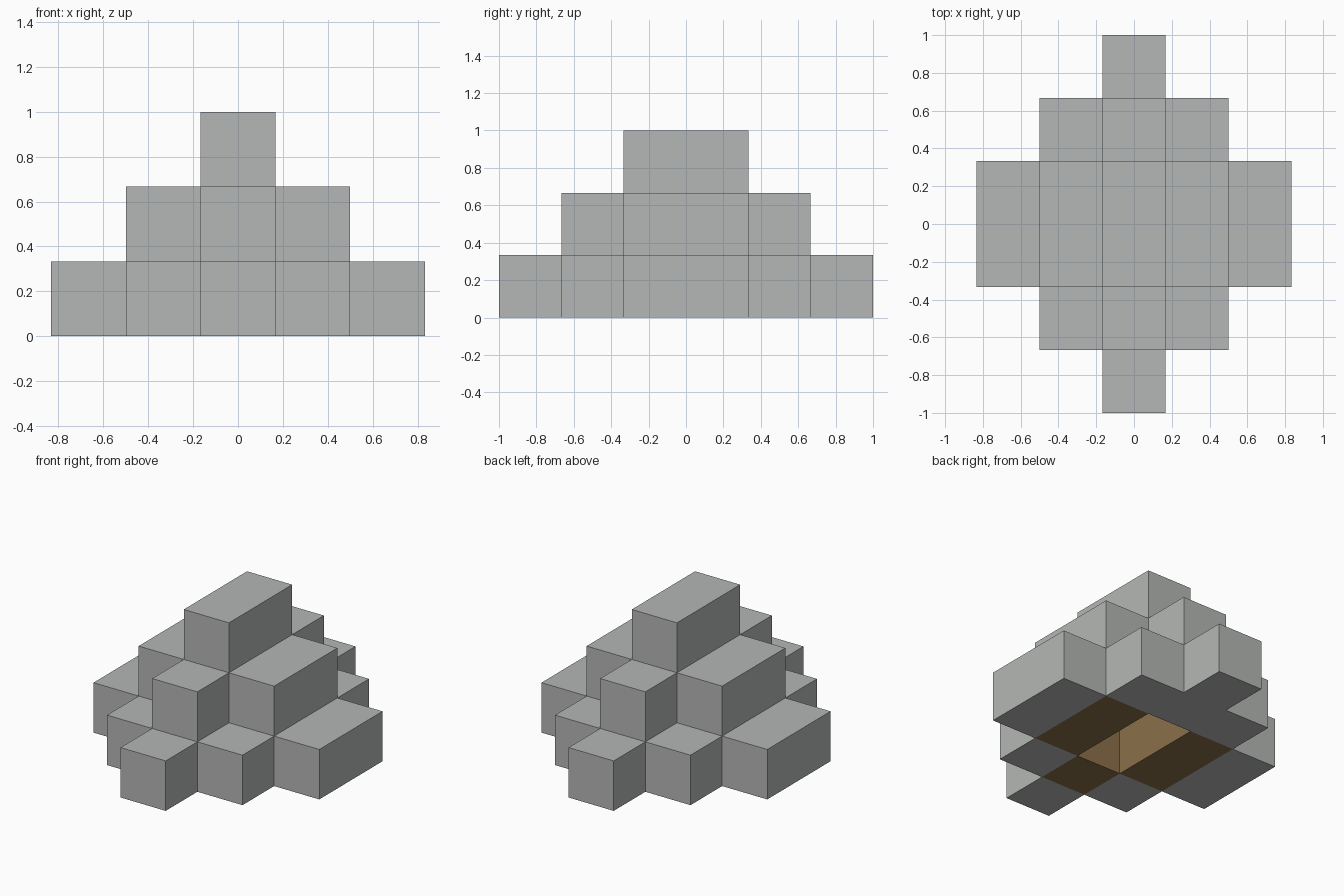
import bpy
import bmesh

cube = bpy.data.objects.get("Cube")
if cube:
    bpy.data.objects.remove(cube, do_unlink=True)


def make_material(name, rgb):
    mat = bpy.data.materials.new(name)
    mat.use_nodes = True
    mat.diffuse_color = (*rgb, 1)
    bsdf = mat.node_tree.nodes["Principled BSDF"]
    bsdf.inputs["Base Color"].default_value = (*rgb, 1)
    bsdf.inputs["Roughness"].default_value = 0.9
    return mat


stone = make_material("stone grey", (0.46, 0.475, 0.465))
earth = make_material("earth brown", (0.26, 0.16, 0.07))

# Block boundaries along each axis; the middle row is twice as deep
U = 1 / 3
X = [(i - 2.5) * U for i in range(6)]
Y = [-1, -2 * U, -U, U, 2 * U, 1]
Z = [k * U for k in range(4)]

# Stepped mound of blocks with an open chamber in the base
blocks = {(i, j, k) for i in range(-2, 3) for j in range(-2, 3) for k in range(3)
          if abs(i) + abs(j) + k <= 2}
blocks.remove((0, 0, 0))
core = {(-1, 0, 0), (1, 0, 0), (0, -1, 0), (0, 0, 1)}


def corner(cell, offset):
    i, j, k = (c + o for c, o in zip(cell, offset))
    return X[i + 2], Y[j + 2], Z[k]


def build_part(name, cells, mat):
    """Join blocks into one object, keeping only their exposed faces."""
    bm = bmesh.new()
    for cell in sorted(cells):
        for axis in range(3):
            for side in (0, 1):
                neighbour = list(cell)
                neighbour[axis] += 2 * side - 1
                if tuple(neighbour) in blocks:
                    continue
                ring = []
                for a, b in ((0, 0), (1, 0), (1, 1), (0, 1)):
                    offset = [0, 0, 0]
                    offset[axis] = side
                    offset[(axis + 1) % 3] = a
                    offset[(axis + 2) % 3] = b
                    ring.append(bm.verts.new(corner(cell, offset)))
                bm.faces.new(ring if side else ring[::-1])
    bmesh.ops.remove_doubles(bm, verts=bm.verts, dist=0.0001)
    mesh = bpy.data.meshes.new(name)
    bm.to_mesh(mesh)
    bm.free()
    mesh.materials.append(mat)
    bpy.context.collection.objects.link(bpy.data.objects.new(name, mesh))


# Grey tiers, then the brown blocks around the chamber
for level, name in enumerate(("base_tier", "middle_tier", "top_block")):
    build_part(name, {c for c in blocks - core if c[2] == level}, stone)
build_part("inner_core", core, earth)
